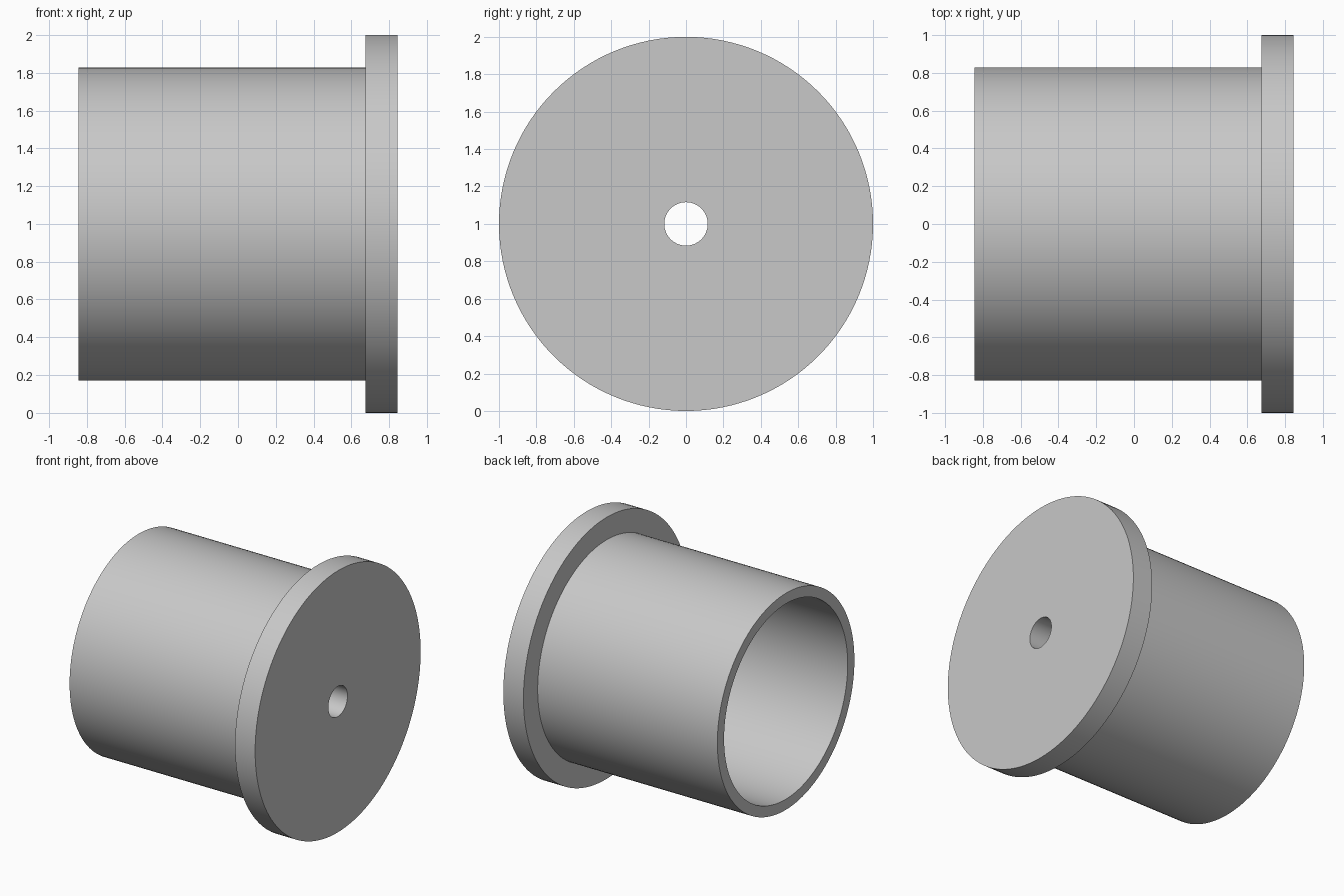
import bpy, bmesh, math
from mathutils import Vector

cube = bpy.data.objects.get("Cube")
if cube:
    bpy.data.objects.remove(cube, do_unlink=True)

SEGMENTS = 128
HALF_LENGTH = 0.845
FLANGE_BACK = 0.675
FLANGE_R, SLEEVE_R, BORE_R, HOLE_R = 1.0, 0.828, 0.747, 0.116

grey = bpy.data.materials.new("light grey")
grey.use_nodes = True
colour = (0.58, 0.58, 0.58, 1)
grey.diffuse_color = colour
grey.node_tree.nodes["Principled BSDF"].inputs["Base Color"].default_value = colour


def lathe(name, profile):
    """Revolve a closed (x, radius) profile about the x axis."""
    bm = bmesh.new()
    verts = [bm.verts.new((x, 0, r)) for x, r in profile]
    edges = [bm.edges.new((v, verts[i - 1])) for i, v in enumerate(verts)]
    bmesh.ops.spin(bm, geom=verts + edges, cent=(0, 0, 0), axis=(1, 0, 0),
                   angle=math.tau, steps=SEGMENTS, use_duplicate=False)
    bmesh.ops.remove_doubles(bm, verts=bm.verts, dist=0.0001)
    bmesh.ops.recalc_face_normals(bm, faces=bm.faces)
    bmesh.ops.translate(bm, verts=bm.verts, vec=Vector((0, 0, FLANGE_R)))
    mesh = bpy.data.meshes.new(name)
    bm.to_mesh(mesh)
    bm.free()
    mesh.materials.append(grey)
    obj = bpy.data.objects.new(name, mesh)
    bpy.context.collection.objects.link(obj)
    bpy.ops.object.select_all(action="DESELECT")
    obj.select_set(True)
    bpy.context.view_layer.objects.active = obj
    bpy.ops.object.shade_smooth_by_angle(angle=math.radians(30))
    return obj


# Hollow sleeve closed by a wide flange with a small centre hole
lathe("flanged_sleeve", [
    (HALF_LENGTH, HOLE_R),
    (HALF_LENGTH, FLANGE_R),
    (FLANGE_BACK, FLANGE_R),
    (FLANGE_BACK, SLEEVE_R),
    (-HALF_LENGTH, SLEEVE_R),
    (-HALF_LENGTH, BORE_R),
    (FLANGE_BACK, BORE_R),
    (FLANGE_BACK, HOLE_R),
])
